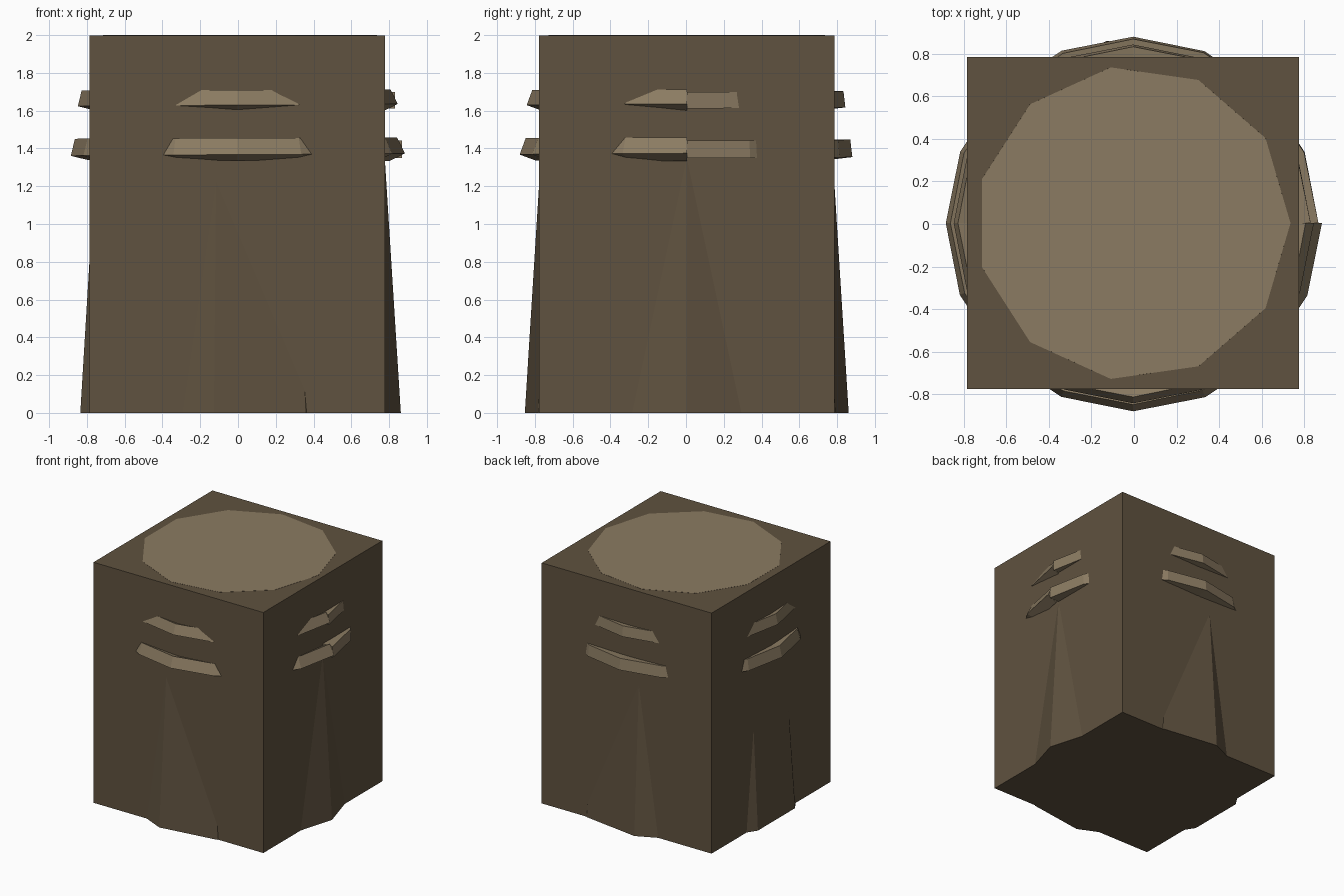
import bpy
import bmesh
from math import cos, sin, pi, radians
from mathutils import Vector

default = bpy.data.objects.get("Cube")
if default:
    bpy.data.objects.remove(default, do_unlink=True)

CENTRE = Vector((-0.004, 0.004, 0))


def make_material(name, rgb):
    mat = bpy.data.materials.new(name)
    mat.use_nodes = True
    mat.diffuse_color = (*rgb, 1)
    mat.node_tree.nodes["Principled BSDF"].inputs["Base Color"].default_value = (*rgb, 1)
    return mat


bark = make_material("dark brown", (0.115, 0.084, 0.050))
tan = make_material("pale tan", (0.258, 0.198, 0.122))


def loft(name, sections, materials):
    """Join matching cross-sections with quads and cap both ends."""
    bm = bmesh.new()
    rows = [[bm.verts.new(p) for p in section] for section in sections]
    for low, high in zip(rows, rows[1:]):
        for i in range(len(low)):
            j = (i + 1) % len(low)
            bm.faces.new((low[i], low[j], high[j], high[i]))
    bm.faces.new(rows[0])
    bm.faces.new(rows[-1])
    bmesh.ops.recalc_face_normals(bm, faces=bm.faces)
    mesh = bpy.data.meshes.new(name)
    bm.to_mesh(mesh)
    bm.free()
    for mat in materials:
        mesh.materials.append(mat)
    obj = bpy.data.objects.new(name, mesh)
    obj.location = CENTRE
    bpy.context.collection.objects.link(obj)
    return obj


def polygon(sides, radius, z, start=0.0):
    angles = [start + 2 * pi * i / sides for i in range(sides)]
    return [(radius * cos(a), radius * sin(a), z) for a in angles]


# Square block
half = 0.781
loft("block", [polygon(4, half * 2 ** 0.5, z, pi / 4) for z in (0, 1.999)], [bark])

# Tapered eleven-sided trunk, with a pale cut top
trunk = loft("trunk", [polygon(11, 0.866, 0), polygon(11, 0.74, 2)], [bark, tan])
for face in trunk.data.polygons:
    if face.normal.z > 0.9:
        face.material_index = 1


# Square-section bands that twist gradually around the trunk
def band(name, radius, z, size, twist=radians(27), steps=16):
    sections = []
    for step in range(steps + 1):
        turn = 2 * pi * step / steps
        section = []
        for corner in range(4):
            a = pi / 4 + corner * pi / 2 + twist * step / steps
            r = radius + size * cos(a)
            section.append((r * cos(turn), r * sin(turn), z + size * sin(a)))
        sections.append(section)
    return loft(name, sections, [tan])


band("lower_band", 0.825, 1.395, 0.0658)
band("upper_band", 0.792, 1.655, 0.0608)
